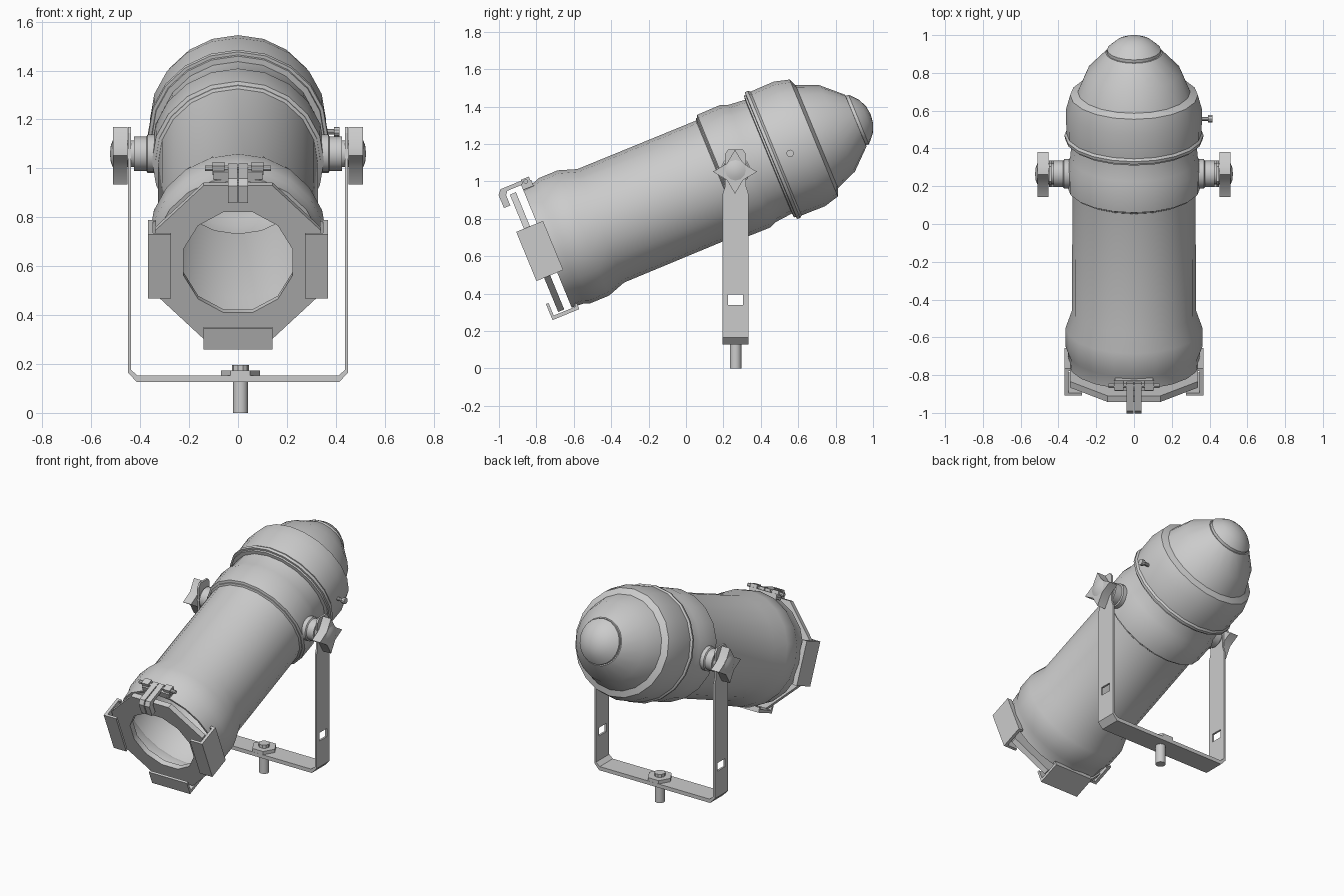
import bpy, bmesh
from math import radians, cos, sin, pi
from mathutils import Matrix, Vector

if "Cube" in bpy.data.objects:
    bpy.data.objects.remove(bpy.data.objects["Cube"], do_unlink=True)

grey = bpy.data.materials.new("light grey metal")
grey.use_nodes = True
COLOUR = (0.6, 0.6, 0.6, 1)
grey.diffuse_color = COLOUR
grey.node_tree.nodes["Principled BSDF"].inputs["Base Color"].default_value = COLOUR

# Frames: the can looks along local +z, with local y as its top
PIVOT = Vector((0, 0.265, 1.06))
CAN = Matrix.Translation(PIVOT) @ Matrix.Rotation(radians(112.4), 4, 'X')
SIDE = Matrix(((0, 0, 1, 0), (1, 0, 0, 0), (0, 1, 0, 0), (0, 0, 0, 1)))  # draws in y, z
FRONT = Matrix.Rotation(pi / 2, 4, 'X')                                  # draws in x, z


def finish(name, bm, matrix):
    bmesh.ops.remove_doubles(bm, verts=bm.verts, dist=0.0005)
    bm.transform(matrix)
    bmesh.ops.recalc_face_normals(bm, faces=bm.faces)
    mesh = bpy.data.meshes.new(name)
    bm.to_mesh(mesh)
    bm.free()
    mesh.materials.append(grey)
    ob = bpy.data.objects.new(name, mesh)
    bpy.context.collection.objects.link(ob)
    bpy.ops.object.select_all(action='DESELECT')
    ob.select_set(True)
    bpy.context.view_layer.objects.active = ob
    bpy.ops.object.shade_smooth_by_angle(angle=radians(32))
    return ob


def lathe(name, profile, matrix, sides=20, closed=False):
    """Spin (radius, height) points about local z."""
    bm = bmesh.new()
    vs = [bm.verts.new((r, 0, h)) for r, h in profile]
    pairs = list(zip(vs, vs[1:])) + ([(vs[-1], vs[0])] if closed else [])
    edges = [bm.edges.new(p) for p in pairs]
    bmesh.ops.spin(bm, geom=vs + edges, cent=(0, 0, 0), axis=(0, 0, 1),
                   angle=2 * pi, steps=sides)
    return finish(name, bm, matrix)


def rod(name, r, z0, z1, matrix, sides=16):
    return lathe(name, [(0, z0), (r, z0), (r, z1), (0, z1)], matrix, sides)


def plate(name, outlines, thickness, matrix):
    """Extrude a flat outline, with any further outlines as holes."""
    cu = bpy.data.curves.new(name, 'CURVE')
    cu.dimensions = '2D'
    cu.fill_mode = 'BOTH'
    cu.extrude = thickness / 2
    for pts in outlines:
        sp = cu.splines.new('POLY')
        sp.points.add(len(pts) - 1)
        for p, (x, y) in zip(sp.points, pts):
            p.co = (x, y, 0, 1)
        sp.use_cyclic_u = True
    tmp = bpy.data.objects.new("temp", cu)
    bpy.context.collection.objects.link(tmp)
    mesh = bpy.data.meshes.new_from_object(
        tmp.evaluated_get(bpy.context.evaluated_depsgraph_get()))
    bm = bmesh.new()
    bm.from_mesh(mesh)
    bpy.data.objects.remove(tmp)
    bpy.data.curves.remove(cu)
    bpy.data.meshes.remove(mesh)
    return finish(name, bm, matrix)


def ngon(r, n):
    return [(r * cos((i + .5) * 2 * pi / n), r * sin((i + .5) * 2 * pi / n)) for i in range(n)]


def rect(x0, x1, y0, y1):
    return [(x0, y0), (x1, y0), (x1, y1), (x0, y1)]


# Hollow can body, from the front rim to the rear shell
outer = [(.345, 1.09), (.35, 1.02), (.362, .99), (.362, .88), (.328, .78),
         (.326, .09), (.352, .077), (.354, -.055), (.338, -.095), (.328, -.2),
         (.366, -.205), (.368, -.222), (.358, -.234), (.36, -.37), (.338, -.452),
         (.298, -.47), (.25, -.587), (.15, -.695), (0, -.7)]
inner = [(max(r - .014, 0), h + (.012 if h < 1 else 0)) for r, h in outer]
lathe("can_body", outer + inner[::-1], CAN, closed=True)

# Domed rear cap
lathe("rear_cap", [(0, -.69), (.143, -.69), (.143, -.712), (.13, -.725),
                   (.095, -.755), (.05, -.775), (0, -.782)], CAN)

# Octagonal colour frame with a raised lip round the opening
plate("colour_frame", [ngon(.367, 8), ngon(.23, 12)], .035,
      CAN @ Matrix.Translation((0, 0, 1.148)))

# Channel clips holding the frame at the two sides and the bottom
clip = [(.368, 1.055), (.368, 1.21), (.275, 1.21), (.275, 1.195),
        (.348, 1.195), (.348, 1.07), (.335, 1.07), (.335, 1.055)]
for name, deg in (("left_clip", 0), ("right_clip", 180), ("bottom_clip", 270)):
    plate(name, [clip], .284, CAN @ Matrix.Rotation(radians(deg), 4, 'Z') @ FRONT)

# Top latch: two prongs, a hinge block and its pin
TOP = CAN @ Matrix.Rotation(pi / 2, 4, 'Z') @ FRONT
hook = [(.385, 1.04), (.385, 1.2), (.36, 1.222), (.285, 1.222),
        (.285, 1.185), (.345, 1.185), (.363, 1.17), (.363, 1.04)]
for s in (-1, 1):
    plate("latch_prong", [hook], .037, TOP @ Matrix.Translation((0, 0, s * .0215)))
    plate("hinge_knuckle", [rect(.35, .39, 1.035, 1.08)], .05,
          TOP @ Matrix.Translation((0, 0, s * .08)))
plate("hinge_block", [rect(.335, .368, 1.03, 1.09)], .2, TOP)
rod("hinge_pin", .012, -.135, .135, TOP @ Matrix.Translation((.372, 1.06, 0)), 8)

# Yoke: bent base bar and two slotted arms
half = [(.45, .2), (.45, .165), (.415, .127)]
inside = [(.437, .2), (.437, .175), (.41, .152)]
u_shape = (half + [(-x, z) for x, z in half[::-1]]
           + [(-x, z) for x, z in inside] + inside[::-1])
plate("yoke_base", [u_shape], .14, Matrix.Translation((0, .265, 0)) @ FRONT)
edge = [(.07, .2), (.07, .93), (.057, .97), (.057, 1.145), (.04, 1.17)]
arm = [(.265 + w, z) for w, z in edge] + [(.265 - w, z) for w, z in edge[::-1]]
star = [((.118 if i % 2 == 0 else .062) * cos(i * pi / 4),
         (.118 if i % 2 == 0 else .062) * sin(i * pi / 4)) for i in range(8)]

for s, side in ((1, "left"), (-1, "right")):
    plate(side + "_yoke_arm", [arm, rect(.225, .305, .34, .395)], .013,
          Matrix.Translation((s * .4435, 0, 0)) @ SIDE)
    # Pivot boss, spacer and star knob
    hub = Matrix.Translation(PIVOT) @ Matrix.Rotation(s * pi / 2, 4, 'Y')
    lathe(side + "_pivot", [(0, .3), (.078, .3), (.078, .37), (.07, .375), (.07, .425),
                            (.055, .425), (.055, .455), (0, .455)], hub)
    plate(side + "_knob", [star], .06,
          Matrix.Translation(PIVOT + Vector((s * .482, -.003, -.008))) @ SIDE)
    lathe(side + "_knob_centre", [(.06, .51), (.035, .52), (0, .524)], hub, 12)

# Mounting stud with washer and bolt head
BASE = Matrix.Translation((.01, .265, 0))
rod("mounting_stud", .031, 0, .15, BASE)
rod("washer", .08, .152, .174, BASE, 6)
rod("bolt_head", .034, .174, .195, BASE, 10)

# Small thumb screw on the left of the rear shell
SCREW = Matrix.Translation((0, .557, 1.15)) @ Matrix.Rotation(pi / 2, 4, 'Y')
rod("screw_shaft", .011, .32, .4, SCREW, 10)
rod("screw_head", .02, .392, .416, SCREW, 10)
